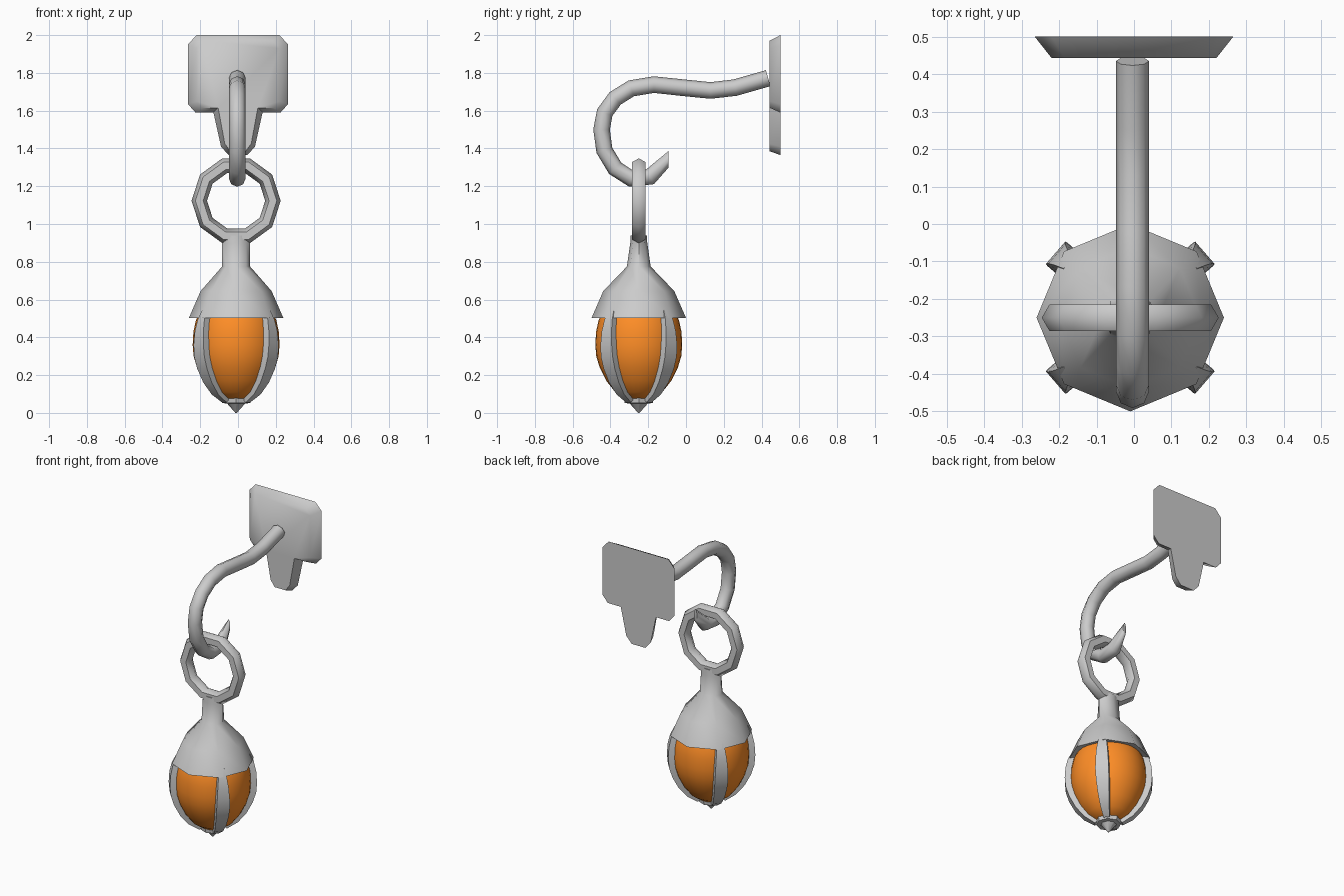
import bpy, bmesh
from math import sin, cos, pi, radians, atan2
from mathutils import Vector

if "Cube" in bpy.data.objects:
    bpy.data.objects.remove(bpy.data.objects["Cube"])

LX, LY = -0.01, -0.25          # vertical axis of the hanging lamp


def finish(obj, angle, color=None):
    bpy.ops.object.select_all(action='DESELECT')
    obj.select_set(True)
    bpy.context.view_layer.objects.active = obj
    bpy.ops.object.shade_smooth_by_angle(angle=radians(angle))
    if color:
        mat = bpy.data.materials.new(obj.name + "_material")
        mat.diffuse_color = color
        mat.use_nodes = True
        mat.node_tree.nodes["Principled BSDF"].inputs["Base Color"].default_value = mat.diffuse_color
        obj.data.materials.append(mat)
    return obj


def loft(name, rings, angle=50, color=None):
    """Skin a list of equal-length point rings and cap both ends."""
    bm = bmesh.new()
    vs = [[bm.verts.new(p) for p in r] for r in rings]
    n = len(rings[0])
    for a, b in zip(vs, vs[1:]):
        for i in range(n):
            j = (i + 1) % n
            bm.faces.new((a[i], a[j], b[j], b[i]))
    bm.faces.new(vs[0])
    bm.faces.new(vs[-1])
    bmesh.ops.recalc_face_normals(bm, faces=bm.faces)
    me = bpy.data.meshes.new(name)
    bm.to_mesh(me)
    bm.free()
    obj = bpy.data.objects.new(name, me)
    bpy.context.collection.objects.link(obj)
    return finish(obj, angle, color)


def lathe(name, profile, sides, angle=50, color=None):
    """Profile rows are (x radius, y radius, z) around the lamp axis."""
    rings = [[(LX + rx * cos(2 * pi * i / sides), LY + ry * sin(2 * pi * i / sides), z)
              for i in range(sides)] for rx, ry, z in profile]
    return loft(name, rings, angle, color)


# Wall plate: chamfered block with a tapering tail, bevelled toward the front
def mirrored(half, y):
    return [(x, y, z) for x, z in half] + [(-x, y, z) for x, z in reversed(half)]


plate_back = [(.22, 2.0), (.265, 1.95), (.265, 1.635), (.225, 1.59), (.13, 1.59), (.09, 1.41), (.05, 1.365)]
plate_front = [(.185, 1.97), (.22, 1.93), (.22, 1.65), (.19, 1.615), (.105, 1.615), (.07, 1.425), (.04, 1.385)]
loft("wall_plate", [mirrored(plate_back, .5), mirrored(plate_front, .443)], 60)

# Hooked arm: eight-sided tube along a path in the YZ plane
path = [Vector(p) for p in [
    (.435, 1.772), (.26, 1.722), (.13, 1.707), (-.02, 1.722), (-.17, 1.738), (-.29, 1.718),
    (-.375, 1.665), (-.43, 1.59), (-.447, 1.5), (-.432, 1.39), (-.375, 1.295), (-.29, 1.24),
    (-.19, 1.25), (-.093, 1.342)]]
rings = []
for k, c in enumerate(path):
    t = (path[min(k + 1, len(path) - 1)] - path[max(k - 1, 0)]).normalized()
    nrm, rx = Vector((-t.y, t.x)), .044
    if k == len(path) - 1:       # pinched, upright tip
        nrm, rx = Vector((0, 1)), .012
    rings.append([(-.004 + rx * cos(i * pi / 4), c.x + .044 * sin(i * pi / 4) * nrm.x,
                   c.y + .044 * sin(i * pi / 4) * nrm.y) for i in range(8)])
loft("hook_arm", rings)

# Hanging ring: ten-sided with a six-sided section
bpy.ops.mesh.primitive_torus_add(major_segments=10, minor_segments=6, major_radius=.195,
                                 minor_radius=.041, location=(LX, LY, 1.123),
                                 rotation=(pi / 2, 0, 0))
ring = bpy.context.object
ring.name = "hanging_ring"
finish(ring, 61)

# Octagonal cap flaring from the neck
lathe("lamp_cap", [(.07, .043, .94), (.074, .045, .90), (.074, .063, .775), (.188, .188, .645),
                   (.25, .25, .503), (.19, .19, .515)], 8, 55)

# Glass egg
egg = [(.19, .54), (.213, .49), (.226, .43), (.23, .36), (.225, .30), (.207, .24),
       (.172, .17), (.125, .11), (.065, .07)]
lathe("glass_globe", [(r, r, z) for r, z in egg], 32, 50, (1.0, .27, .02, 1))

# Four ribs gripping the glass on the diagonals
corner = radians(41)
for n, a in enumerate((corner, pi - corner, pi + corner, -corner)):
    out, side = Vector((cos(a), sin(a), 0)), Vector((-sin(a), cos(a), 0))
    rings = []
    for k, (r, z) in enumerate(egg):
        prev, nxt = egg[max(k - 1, 0)], egg[min(k + 1, len(egg) - 1)]
        ang = atan2(prev[0] - nxt[0], prev[1] - nxt[1])
        half = .018 + .023 * sin(pi * k / (len(egg) - 1))
        section = []
        for s, d in ((-1, -.012), (1, -.012), (1, .034), (-1, .034)):
            p = out * (r + d * cos(ang)) + side * s * half
            section.append((LX + p.x, LY + p.y, z - d * sin(ang) * .5))
        rings.append(section)
    loft("rib_%d" % (n + 1), rings, 40)

# Bottom finial
lathe("finial", [(.055, .055, .09), (.079, .079, .078), (.075, .075, .052), (.048, .048, .05),
                 (.004, .004, 0)], 8, 40)
